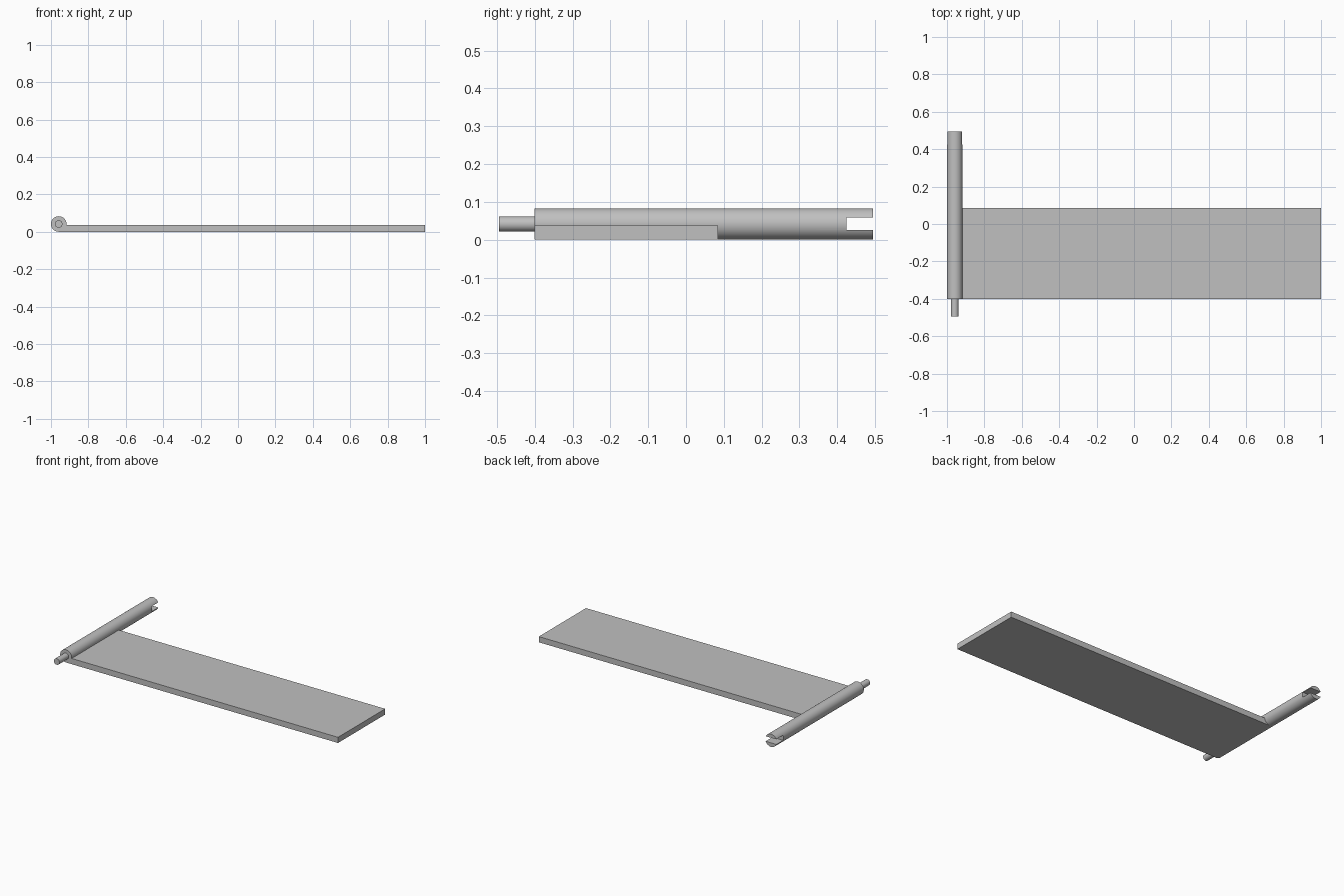
import bpy
import math

default = bpy.data.objects.get("Cube")
if default:
    bpy.data.objects.remove(default, do_unlink=True)

GREY = (0.53, 0.53, 0.53, 1)
steel = bpy.data.materials.new("plain grey")
steel.use_nodes = True
steel.diffuse_color = GREY
steel.node_tree.nodes["Principled BSDF"].inputs["Base Color"].default_value = GREY

AXIS_X, AXIS_Z, RADIUS = -0.9585, 0.0415, 0.0415
BACK, FRONT = 0.495, -0.40


def box(name, low, high):
    mid = [(a + b) / 2 for a, b in zip(low, high)]
    bpy.ops.mesh.primitive_cube_add(size=1, location=mid)
    ob = bpy.context.object
    ob.name = name
    ob.scale = [b - a for a, b in zip(low, high)]
    bpy.ops.object.transform_apply(location=False, rotation=False, scale=True)
    ob.data.materials.append(steel)
    return ob


def rod(name, radius, y0, y1):
    bpy.ops.mesh.primitive_cylinder_add(
        vertices=64, radius=radius, depth=y1 - y0,
        location=(AXIS_X, (y0 + y1) / 2, AXIS_Z), rotation=(math.pi / 2, 0, 0))
    ob = bpy.context.object
    ob.name = name
    ob.data.materials.append(steel)
    return ob


# Flat hinge leaf, running tangent into the underside of the barrel
box("leaf_plate", (AXIS_X, FRONT, 0), (1, 0.085, 0.037))

# Barrel with a slot cut across its back end
barrel = rod("hinge_barrel", RADIUS, FRONT, BACK)
slot = box("slot_cutter", (-1.1, 0.425, 0.026), (-0.8, 0.6, 0.059))
slot.hide_render = True
slot.hide_set(True)
cut = barrel.modifiers.new("slot", "BOOLEAN")
cut.operation = "DIFFERENCE"
cut.solver = "EXACT"
cut.object = slot
bpy.context.view_layer.objects.active = barrel
bpy.ops.object.modifier_apply(modifier=cut.name)
bpy.data.objects.remove(slot, do_unlink=True)

# Narrow pin at the front end
pin = rod("hinge_pin", 0.02, -BACK, FRONT + 0.01)

for ob in (barrel, pin):
    bpy.ops.object.select_all(action="DESELECT")
    ob.select_set(True)
    bpy.context.view_layer.objects.active = ob
    bpy.ops.object.shade_smooth_by_angle(angle=math.radians(30))
